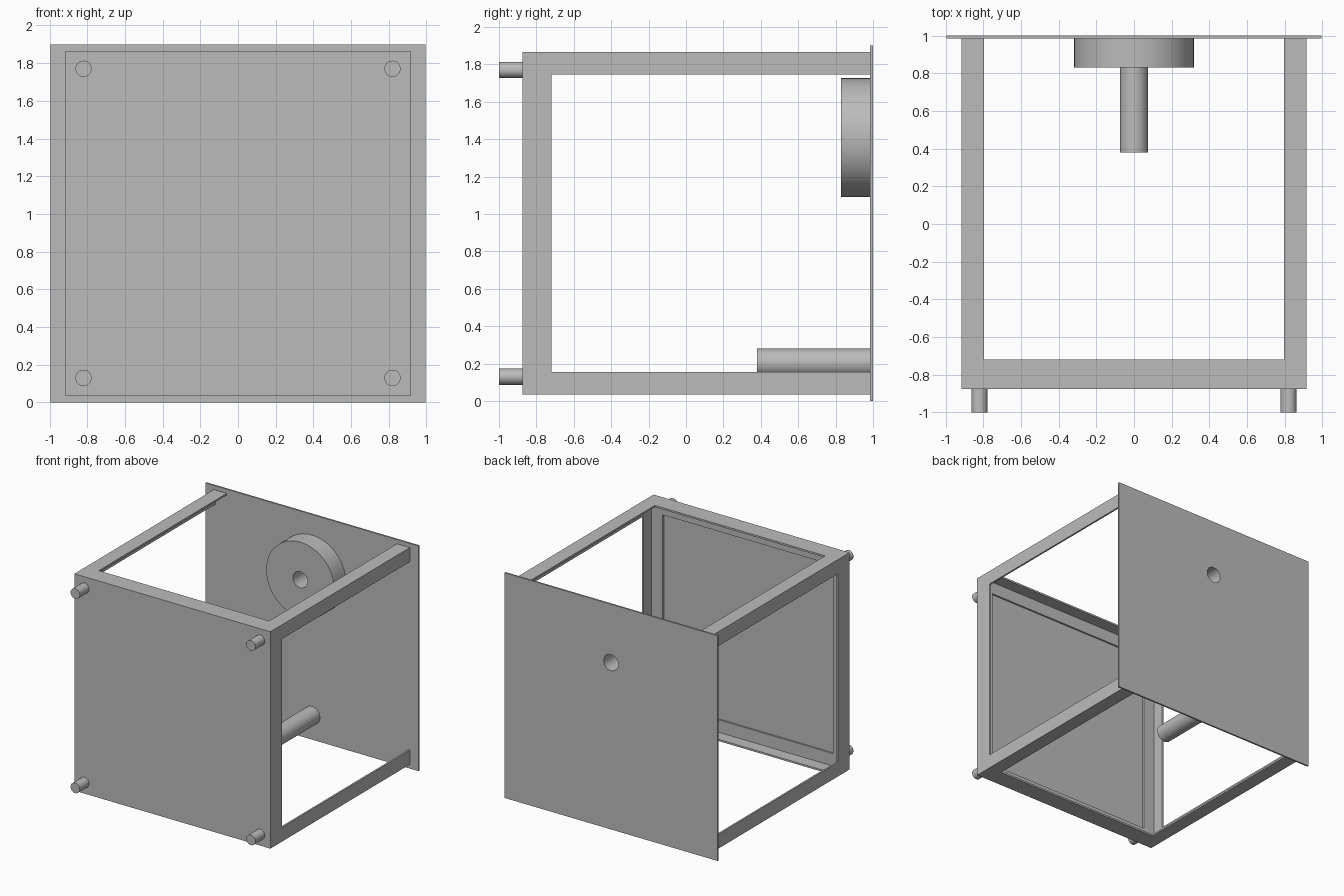
import bpy, bmesh, math
from mathutils import Vector

cube = bpy.data.objects.get("Cube")
if cube:
    bpy.data.objects.remove(cube, do_unlink=True)

grey = bpy.data.materials.new("plain_grey")
grey.use_nodes = True
grey.diffuse_color = (0.5, 0.5, 0.5, 1)
grey.node_tree.nodes["Principled BSDF"].inputs["Base Color"].default_value = (0.5, 0.5, 0.5, 1)

MID_Z = 0.95            # height of the centre of the frame
HALF = 0.915            # half width and half height of the frame
FLANGE, THICK = 0.12, 0.015
FRONT, BACK = -0.84, 0.985


def add_object(name, bm):
    bmesh.ops.recalc_face_normals(bm, faces=bm.faces)
    mesh = bpy.data.meshes.new(name)
    bm.to_mesh(mesh)
    bm.free()
    mesh.materials.append(grey)
    obj = bpy.data.objects.new(name, mesh)
    bpy.context.collection.objects.link(obj)
    return obj


def plate(name, half_x, half_z, y0, y1):
    bm = bmesh.new()
    bmesh.ops.create_cube(bm, size=1)
    for v in bm.verts:
        v.co = (v.co.x * 2 * half_x, (y0 + y1) / 2 + v.co.y * (y1 - y0), MID_Z + v.co.z * 2 * half_z)
    return add_object(name, bm)


def smooth(obj):
    bpy.ops.object.select_all(action="DESELECT")
    obj.select_set(True)
    bpy.context.view_layer.objects.active = obj
    bpy.ops.object.shade_smooth_by_angle(angle=math.radians(35))


def rod(name, x, z, radius, y0, y1, sides=48):
    bpy.ops.mesh.primitive_cylinder_add(vertices=sides, radius=radius, depth=y1 - y0,
                                        location=(x, (y0 + y1) / 2, z),
                                        rotation=(math.pi / 2, 0, 0))
    obj = bpy.context.object
    obj.name = name
    obj.data.materials.append(grey)
    smooth(obj)
    return obj


def angle_bar(name, start, end, a, b):
    """L-section bar from start to end, with its flanges pointing along a and b."""
    start, end, a, b = map(Vector, (start, end, a, b))
    section = [(0, 0), (FLANGE, 0), (FLANGE, THICK), (THICK, THICK), (THICK, FLANGE), (0, FLANGE)]
    bm = bmesh.new()
    face = bm.faces.new([bm.verts.new(start + a * u + b * v) for u, v in section])
    grown = bmesh.ops.extrude_face_region(bm, geom=[face], use_keep_orig=True)
    moved = [g for g in grown["geom"] if isinstance(g, bmesh.types.BMVert)]
    bmesh.ops.translate(bm, vec=end - start, verts=moved)
    return add_object(name, bm)


# Panels
plate("front_panel", HALF, HALF, -0.875, FRONT)
back_panel = plate("back_panel", 0.995, MID_Z, BACK, 1.0)

# Angle-bar frame: long rails, front posts and front crossbars
LOW, HIGH = MID_Z - HALF, MID_Z + HALF
for sx, side in ((1, "left"), (-1, "right")):
    x = sx * HALF
    for sz, level in ((1, "top"), (-1, "bottom")):
        z = MID_Z + sz * HALF
        angle_bar(f"{level}_{side}_rail", (x, FRONT, z), (x, BACK, z), (-sx, 0, 0), (0, 0, -sz))
        rod(f"{level}_{side}_foot", sx * 0.82, MID_Z + sz * 0.82, 0.043, -1.0, -0.87, 32)
    angle_bar(f"{side}_front_post", (x, FRONT, LOW), (x, FRONT, HIGH), (-sx, 0, 0), (0, 1, 0))
for sz, level in ((1, "top"), (-1, "bottom")):
    z = MID_Z + sz * HALF
    angle_bar(f"{level}_front_crossbar", (-HALF, FRONT, z), (HALF, FRONT, z), (0, 0, -sz), (0, 1, 0))

# Round fittings on the back panel
rod("lower_rod", 0, 0.205, 0.075, 0.38, BACK)
hub = rod("hub_disc", 0, 1.408, 0.318, 0.83, BACK, 64)

# Bore through the hub and the back panel
cutter = rod("bore_cutter", 0, 1.408, 0.068, 0.7, 1.1)
cutter.hide_render = True
for target in (hub, back_panel):
    cut = target.modifiers.new("bore", "BOOLEAN")
    cut.operation = "DIFFERENCE"
    cut.solver = "EXACT"
    cut.object = cutter
    bpy.context.view_layer.objects.active = target
    bpy.ops.object.modifier_apply(modifier=cut.name)
    smooth(target)
bpy.data.objects.remove(cutter, do_unlink=True)
